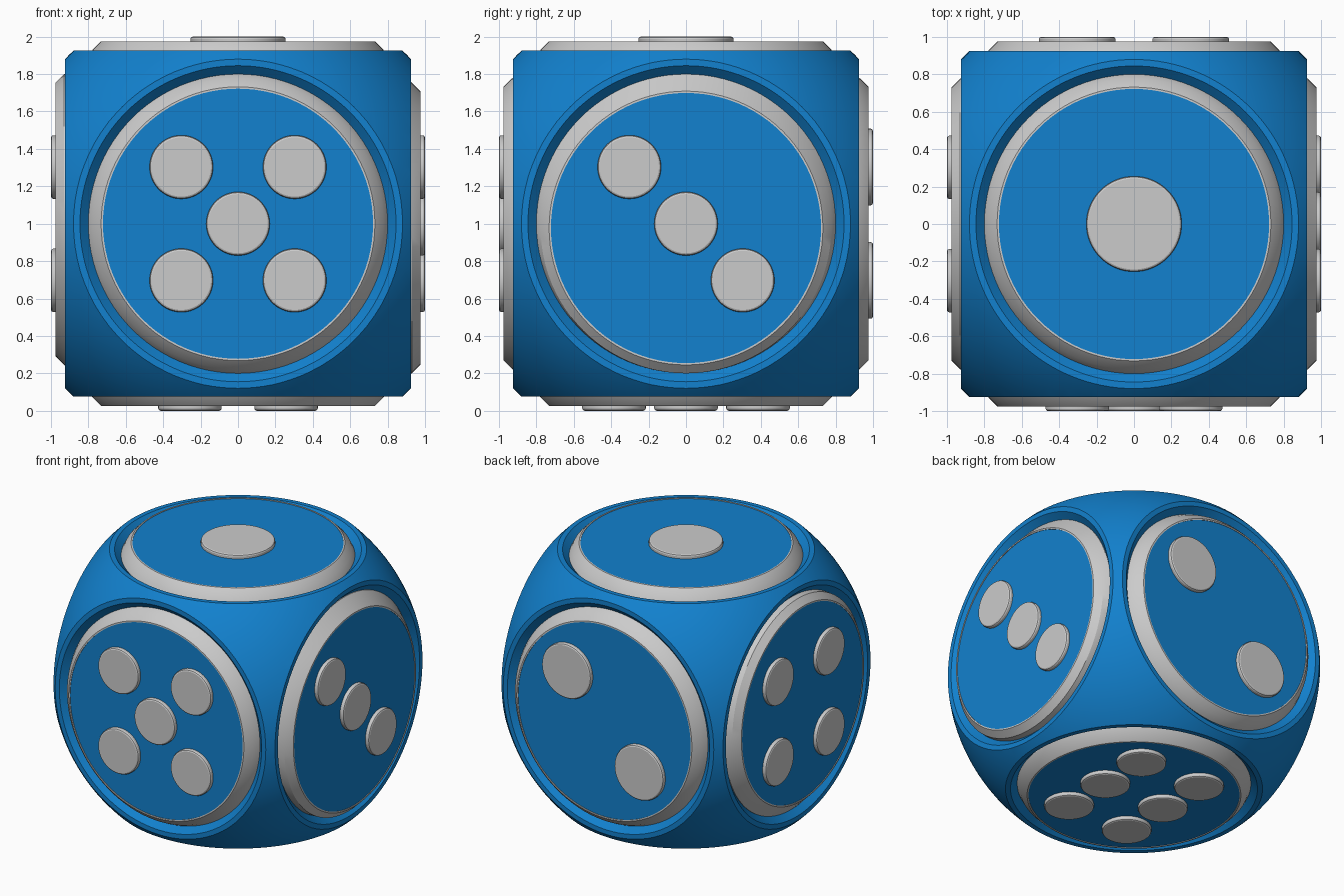
import bpy, bmesh
from math import cos, sin, pi, radians
from mathutils import Matrix, Vector

if "Cube" in bpy.data.objects:
    bpy.data.objects.remove(bpy.data.objects["Cube"])

X, Y, Z = Vector((1, 0, 0)), Vector((0, 1, 0)), Vector((0, 0, 1))
CENTER = Z * 1.0

blue = bpy.data.materials.new("blue")
blue.diffuse_color = (0.006, 0.22, 0.62, 1)
blue.use_nodes = True
blue.node_tree.nodes["Principled BSDF"].inputs["Base Color"].default_value = blue.diffuse_color


def frame(u, v):
    """Matrix of a die face: local x, y lie on the face, local z points outward."""
    m = Matrix((u, v, u.cross(v))).transposed().to_4x4()
    m.translation = CENTER
    return m


def lathe(bm, profile, matrix, segs, close_start=True, close_end=True):
    """Revolve (radius, height, x offset, y offset) points about the local z axis."""
    rings = []
    for r, h, dx, dy in profile:
        rings.append([bm.verts.new(matrix @ Vector((dx + r * cos(2 * pi * i / segs),
                                                    dy + r * sin(2 * pi * i / segs), h)))
                      for i in range(segs)])
    for a, b in zip(rings, rings[1:]):
        for i in range(segs):
            j = (i + 1) % segs
            bm.faces.new((a[i], a[j], b[j], b[i]))
    if close_start:
        bm.faces.new(rings[0][::-1])
    if close_end:
        bm.faces.new(rings[-1])


def finish(bm, name, mat=None):
    mesh = bpy.data.meshes.new(name)
    bm.to_mesh(mesh)
    bm.free()
    ob = bpy.data.objects.new(name, mesh)
    bpy.context.collection.objects.link(ob)
    if mat:
        mesh.materials.append(mat)
    return ob


def smooth(ob):
    bpy.ops.object.select_all(action='DESELECT')
    ob.select_set(True)
    bpy.context.view_layer.objects.active = ob
    bpy.ops.object.shade_smooth_by_angle(angle=radians(20))


# Faces: name, axes, ring offset, pip radius, pip positions
S = 0.303
FACES = [
    ("front", frame(X, Z), 0, 0.17, [(0, 0)] + [(a, b) for a in (-S, S) for b in (-S, S)]),
    ("right", frame(Y, Z), -0.023, 0.17, [(-S, S), (0, 0), (S, -S)]),
    ("back", frame(-X, Z), 0, 0.205, [(-S, S), (S, -S)]),
    ("left", frame(-Y, Z), 0.023, 0.17, [(a, b) for a in (-S, S) for b in (-S, S)]),
    ("top", frame(X, Y), 0, 0.255, [(0, 0)]),
    ("bottom", frame(X, -Y), 0, 0.17, [(a, b) for a in (-0.257, 0.257) for b in (-0.385, 0, 0.385)]),
]

# Body: sphere trimmed by a cube, with a conical recess on every face
bm = bmesh.new()
bmesh.ops.create_uvsphere(bm, u_segments=128, v_segments=64, radius=1.277,
                          matrix=Matrix.Translation(CENTER))
body = finish(bm, "body")
bm = bmesh.new()
bmesh.ops.create_cube(bm, size=1.85, matrix=Matrix.Translation(CENTER))
trim = finish(bm, "trim_cutter")
bm = bmesh.new()
for _, m, *_ in FACES:
    lathe(bm, [(0.79, 0.87, 0, 0), (0.865, 0.945, 0, 0)], m, 128)
recess = finish(bm, "recess_cutter")
for cutter, op in ((trim, 'INTERSECT'), (recess, 'DIFFERENCE')):
    cutter.hide_render = True
    mod = body.modifiers.new(op.lower(), 'BOOLEAN')
    mod.operation, mod.object, mod.solver = op, cutter, 'EXACT'
mesh = bpy.data.meshes.new_from_object(body.evaluated_get(bpy.context.evaluated_depsgraph_get()))
body.modifiers.clear()
body.data = mesh
mesh.materials.clear()
mesh.materials.append(blue)
for cutter in (trim, recess):
    bpy.data.objects.remove(cutter)
smooth(body)

for name, m, dy, pip_r, spots in FACES:
    # Grey bevelled ring
    bm = bmesh.new()
    lathe(bm, [(0.80, 0.86, 0, 0), (0.80, 0.885, 0, 0), (0.777, 0.93, 0, dy), (0.732, 0.975, 0, dy),
               (0.722, 0.975, 0, dy), (0.722, 0.96, 0, dy)], m, 96, False, False)
    smooth(finish(bm, name + "_ring"))

    # Blue face plate
    bm = bmesh.new()
    lathe(bm, [(0.722, 0.93, 0, dy), (0.722, 0.971, 0, dy)], m, 96)
    smooth(finish(bm, name + "_plate", blue))

    # Raised pips
    bm = bmesh.new()
    for x, y in spots:
        lathe(bm, [(pip_r, 0.95, x, y), (pip_r, 0.988, x, y), (pip_r - 0.004, 0.996, x, y),
                   (pip_r - 0.012, 1.0, x, y)], m, 64)
    smooth(finish(bm, name + "_pips"))
